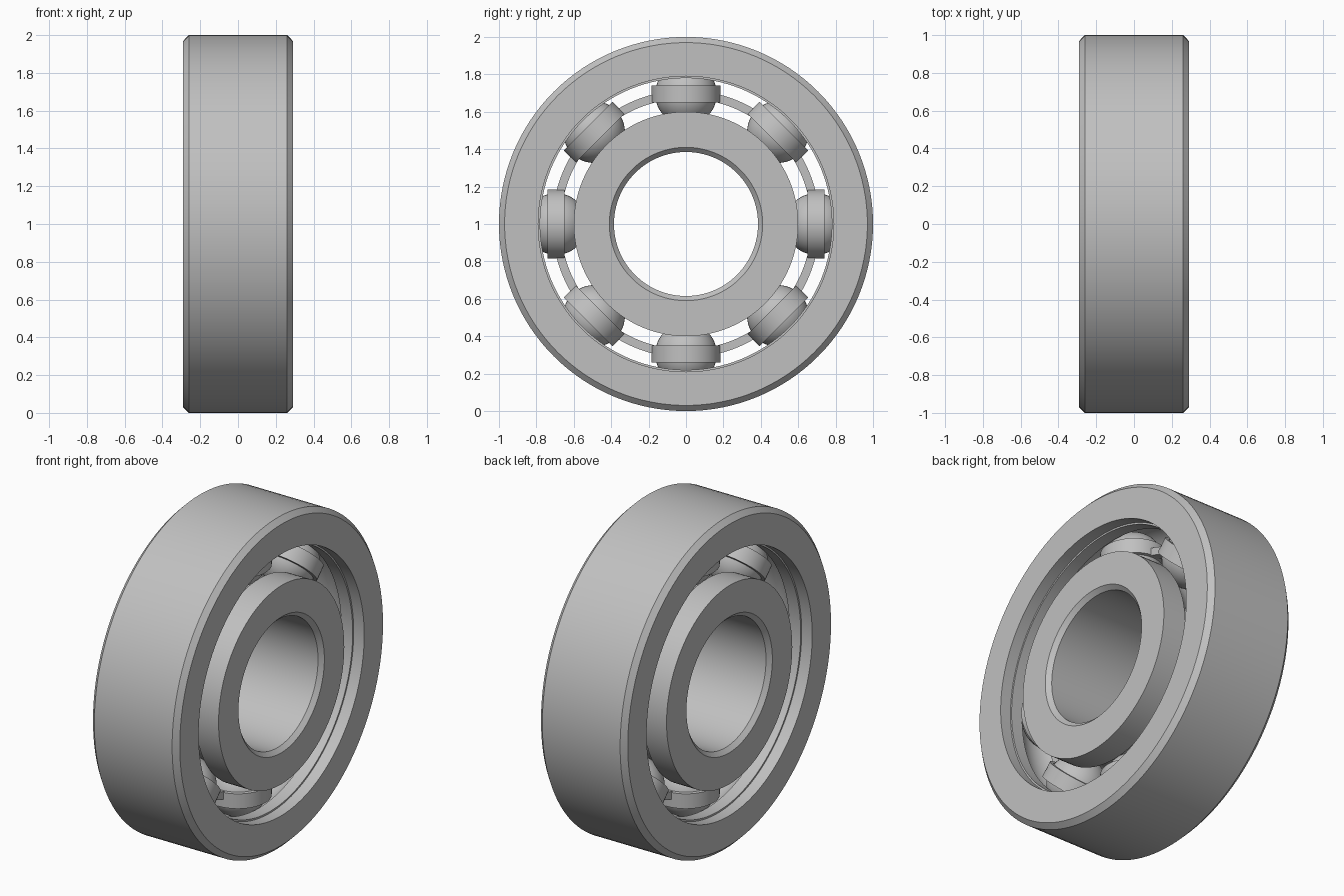
import bpy, bmesh, math
from mathutils import Matrix, Vector

if "Cube" in bpy.data.objects:
    bpy.data.objects.remove(bpy.data.objects["Cube"], do_unlink=True)

HALF = 0.29        # half width of the bearing
PITCH = 0.695      # radius of the ball circle
RACE = 0.168       # radius of the raceway groove
BALL = 0.165
COUNT = 8

steel = bpy.data.materials.new("steel_grey")
steel.use_nodes = True
grey = (0.53, 0.53, 0.53, 1)
steel.diffuse_color = grey
steel.node_tree.nodes["Principled BSDF"].inputs["Base Color"].default_value = grey


def finish(name, bm, matrix):
    """Turn a bmesh into a smooth steel object with sharp edges kept."""
    bmesh.ops.recalc_face_normals(bm, faces=bm.faces)
    mesh = bpy.data.meshes.new(name)
    bm.to_mesh(mesh)
    bm.free()
    mesh.materials.append(steel)
    obj = bpy.data.objects.new(name, mesh)
    bpy.context.collection.objects.link(obj)
    obj.matrix_world = matrix
    bpy.ops.object.select_all(action='DESELECT')
    obj.select_set(True)
    bpy.context.view_layer.objects.active = obj
    bpy.ops.object.shade_smooth_by_angle(angle=math.radians(30))
    return obj


def lathe(name, profile, segments, matrix):
    """Revolve a closed (axial, radius) profile around its local x axis."""
    bm = bmesh.new()
    rings = []
    for i in range(segments):
        a = math.tau * i / segments
        rings.append([bm.verts.new((x, r * math.sin(a), r * math.cos(a)))
                      for x, r in profile])
    n = len(profile)
    for i in range(segments):
        a, b = rings[i], rings[(i + 1) % segments]
        for j in range(n):
            k = (j + 1) % n
            bm.faces.new((a[j], a[k], b[k], b[j]))
    return finish(name, bm, matrix)


def groove(edge_radius, side):
    """Raceway arc from -x to +x, cut outward (side 1) or inward (side -1)."""
    reach = math.acos(abs(edge_radius - PITCH) / RACE)
    steps = 16
    angles = [reach * (2 * i / steps - 1) for i in range(steps + 1)]
    return [(RACE * math.sin(a), PITCH + side * RACE * math.cos(a)) for a in angles]


centre = Matrix.Translation((0, 0, 1))

# Outer ring: chamfered rim, shallow step beside each face, ball raceway
lathe("outer_ring",
      [(-HALF, 0.79), (-0.22, 0.79), (-0.22, 0.78)] + groove(0.78, 1) +
      [(0.22, 0.78), (0.22, 0.79), (HALF, 0.79),
       (HALF, 0.97), (0.26, 1), (-0.26, 1), (-HALF, 0.97)], 128, centre)

# Inner ring: chamfered bore and ball raceway
lathe("inner_ring",
      [(-HALF, 0.6)] + groove(0.6, -1) +
      [(HALF, 0.6), (HALF, 0.41), (0.265, 0.385), (-0.265, 0.385), (-HALF, 0.41)],
      128, centre)

# Balls, cage pockets around them, and cage bars between the pockets
gap = math.tau / COUNT
pocket_angle = 0.178 / PITCH
for n in range(COUNT):
    turn = centre @ Matrix.Rotation(n * gap, 4, 'X')
    out = turn @ Matrix.Translation((0, 0, PITCH))

    bm = bmesh.new()
    bmesh.ops.create_uvsphere(bm, u_segments=40, v_segments=24, radius=BALL)
    finish(f"ball_{n + 1}", bm, out)

    lathe(f"cage_pocket_{n + 1}",
          [(-0.045, 0.162), (0.045, 0.162), (0.045, 0.185), (-0.045, 0.185)],
          48, out @ Matrix.Rotation(math.pi / 2, 4, 'Y'))

    bm = bmesh.new()
    steps = 8
    sections = []
    for i in range(steps + 1):
        a = pocket_angle + (gap - 2 * pocket_angle) * i / steps
        sections.append([bm.verts.new((x, r * math.sin(a), r * math.cos(a)))
                         for x, r in ((-0.03, 0.67), (0.03, 0.67),
                                      (0.03, 0.715), (-0.03, 0.715))])
    for a, b in zip(sections, sections[1:]):
        for j in range(4):
            k = (j + 1) % 4
            bm.faces.new((a[j], a[k], b[k], b[j]))
    bm.faces.new(sections[0])
    bm.faces.new(sections[-1])
    finish(f"cage_bar_{n + 1}", bm, turn)
